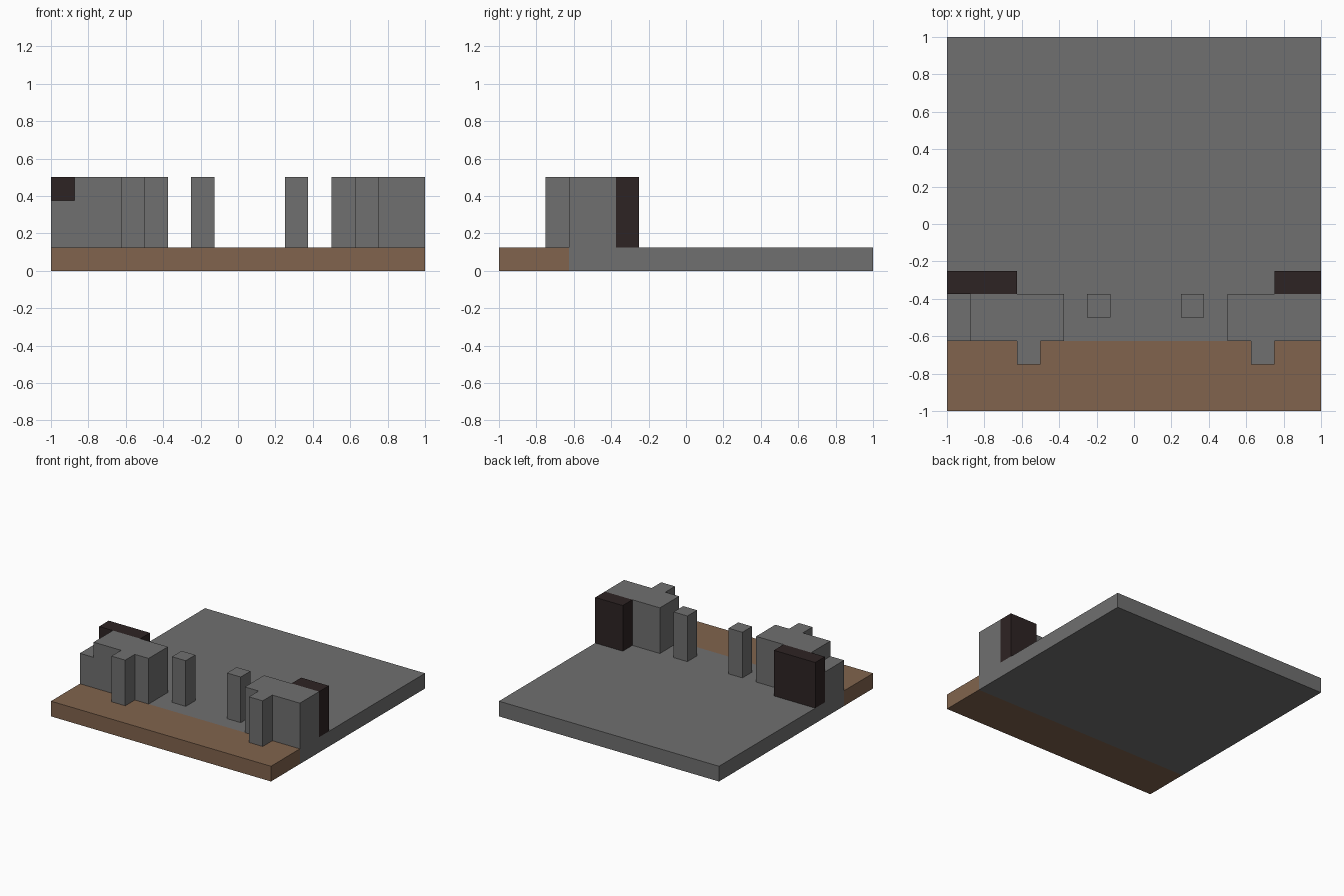
import bpy
import bmesh

cube = bpy.data.objects.get("Cube")
if cube:
    bpy.data.objects.remove(cube, do_unlink=True)

U = 0.125          # size of one block
FLOOR, TOP = 1, 4  # heights in blocks


def material(name, color):
    mat = bpy.data.materials.new(name)
    mat.use_nodes = True
    mat.diffuse_color = (*color, 1)
    mat.node_tree.nodes["Principled BSDF"].inputs["Base Color"].default_value = (*color, 1)
    return mat


stone = material("grey stone", (0.16, 0.16, 0.16))
earth = material("brown earth", (0.22, 0.127, 0.075))
wood = material("dark wood", (0.027, 0.017, 0.017))


def prism(name, outline, z0, z1, mat):
    """Extrude a footprint, given in blocks, from z0 to z1."""
    bm = bmesh.new()
    face = bm.faces.new([bm.verts.new((x * U, y * U, z0 * U)) for x, y in outline])
    top = bmesh.ops.extrude_face_region(bm, geom=[face])["geom"]
    verts = [v for v in top if isinstance(v, bmesh.types.BMVert)]
    bmesh.ops.translate(bm, verts=verts, vec=(0, 0, (z1 - z0) * U))
    bmesh.ops.recalc_face_normals(bm, faces=bm.faces[:])
    mesh = bpy.data.meshes.new(name)
    bm.to_mesh(mesh)
    bm.free()
    mesh.materials.append(mat)
    obj = bpy.data.objects.new(name, mesh)
    bpy.context.collection.objects.link(obj)
    return obj


def box(name, x0, x1, y0, y1, z0, z1, mat):
    return prism(name, [(x0, y0), (x1, y0), (x1, y1), (x0, y1)], z0, z1, mat)


def wall(name, x0, x1, buttress):
    """Thick wall with a one-block buttress on its front."""
    b = buttress
    outline = [(x0, -5), (b, -5), (b, -6), (b + 1, -6), (b + 1, -5),
               (x1, -5), (x1, -3), (x0, -3)]
    return prism(name, outline, FLOOR, TOP, stone)


# Ground
box("stone_floor", -8, 8, -5, 8, 0, FLOOR, stone)
box("earth_strip", -8, 8, -8, -5, 0, FLOOR, earth)

# Walls, with a lower step at the outer end of the right one
wall("right_wall", -7, -3, -5)
box("right_wall_step", -8, -7, -5, -3, FLOOR, TOP - 1, stone)
wall("left_wall", 4, 8, 5)

# Free-standing posts in the gap
for name, x in (("right_post", -2), ("left_post", 2)):
    box(name, x, x + 1, -4, -3, FLOOR, TOP, stone)

# Dark panels behind the walls
for name, x0, x1 in (("right_panel", -8, -5), ("left_panel", 6, 8)):
    box(name, x0, x1, -3, -2, FLOOR, TOP, wood)
